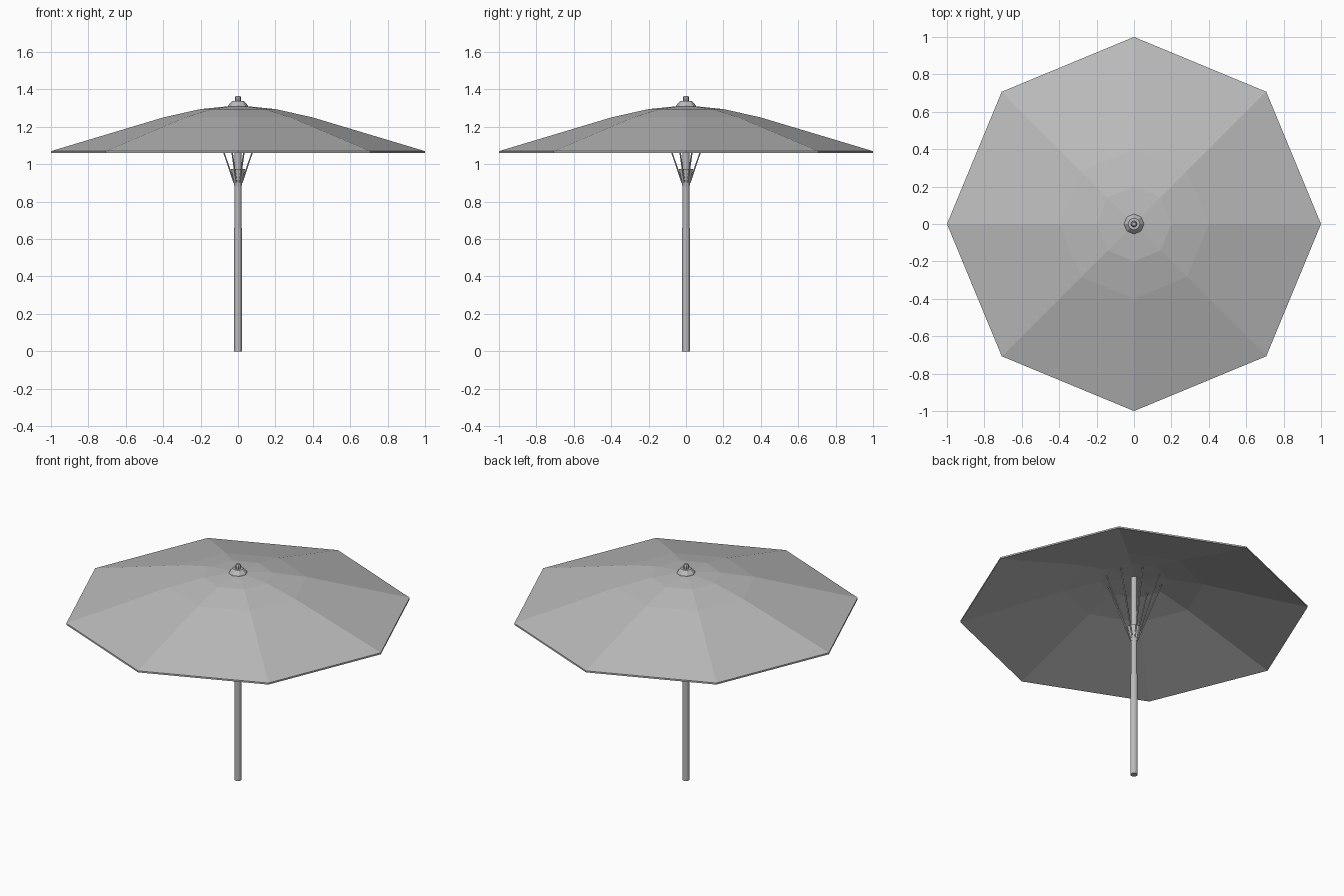
import bpy, bmesh
from math import pi, sin, cos
from mathutils import Vector

if "Cube" in bpy.data.objects:
    bpy.data.objects.remove(bpy.data.objects["Cube"])

grey = bpy.data.materials.new("plain_grey")
grey.use_nodes = True
grey.diffuse_color = (0.5, 0.5, 0.5, 1)
grey.node_tree.nodes["Principled BSDF"].inputs["Base Color"].default_value = grey.diffuse_color


def finish(name, bm):
    """Turn a bmesh into a flat shaded object."""
    bmesh.ops.recalc_face_normals(bm, faces=bm.faces)
    mesh = bpy.data.meshes.new(name)
    bm.to_mesh(mesh)
    bm.free()
    mesh.materials.append(grey)
    obj = bpy.data.objects.new(name, mesh)
    bpy.context.collection.objects.link(obj)
    return obj


def lathe(name, profile, sides):
    """Revolve (radius, height) points; radius zero becomes a single tip."""
    bm = bmesh.new()
    rings = []
    for r, z in profile:
        count = sides if r else 1
        rings.append([bm.verts.new((r * cos(2 * pi * i / sides), r * sin(2 * pi * i / sides), z))
                      for i in range(count)])
    for low, high in zip(rings, rings[1:]):
        for i in range(sides):
            j = (i + 1) % sides
            corners = [low[i % len(low)], low[j % len(low)], high[j % len(high)], high[i % len(high)]]
            bm.faces.new(list(dict.fromkeys(corners)))
    return finish(name, bm)


def rod(name, start, end, radius):
    """Thin six-sided bar between two points."""
    start, end = Vector(start), Vector(end)
    axis = end - start
    bm = bmesh.new()
    bmesh.ops.create_cone(bm, cap_ends=True, segments=6, radius1=radius, radius2=radius, depth=axis.length)
    turn = axis.to_track_quat("Z", "Y").to_matrix().to_4x4()
    turn.translation = (start + end) / 2
    bm.transform(turn)
    return finish(name, bm)


# Canopy: a thin eight-sided shell
curve = [(1.0, 1.07), (0.4, 1.25), (0.2, 1.295), (0, 1.315)]
inner = [(r, z - 0.01) for r, z in reversed(curve)]
lathe("canopy", inner + curve, 8)

# Pole in two telescoping lengths
lathe("lower_pole", [(0, 0), (0.021, 0), (0.021, 0.66), (0, 0.66)], 12)
lathe("upper_pole", [(0, 0.6), (0.018, 0.6), (0.018, 1.31), (0, 1.31)], 12)

# Flared runner that carries the ribs
lathe("runner", [(0, 0.88), (0.019, 0.88), (0.038, 0.975), (0, 0.975)], 12)

# Ribs fanning out to the canopy, each with a small hinge at its tip
for k in range(8):
    a = pi / 8 + k * pi / 4
    foot = (0.022 * cos(a), 0.022 * sin(a), 0.9)
    tip = (0.165 * cos(a), 0.165 * sin(a), 1.29)
    rod("rib", foot, tip, 0.004)

# Finial on top
lathe("finial_cap", [(0, 1.305), (0.055, 1.305), (0.052, 1.315), (0.032, 1.338), (0, 1.338)], 8)
lathe("finial_knob", [(0, 1.33), (0.017, 1.33), (0.017, 1.355), (0.011, 1.366), (0, 1.366)], 8)
